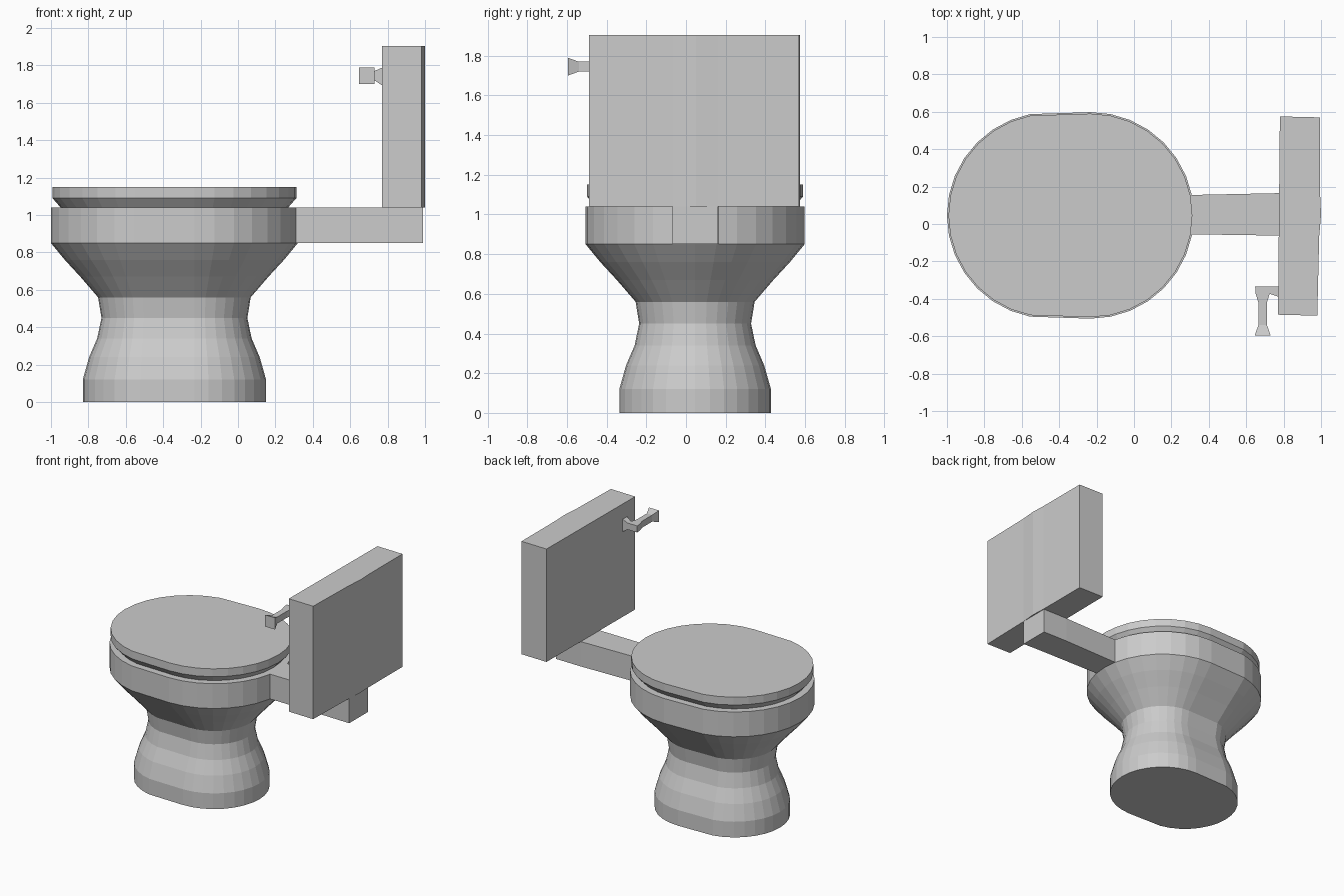
import bpy, bmesh
from math import sin, cos, radians

if "Cube" in bpy.data.objects:
    bpy.data.objects.remove(bpy.data.objects["Cube"])


def loft(name, rings):
    """Skin a stack of equal-length rings and cap both ends."""
    bm = bmesh.new()
    loops = [[bm.verts.new(p) for p in ring] for ring in rings]
    n = len(loops[0])
    for a, b in zip(loops, loops[1:]):
        for i in range(n):
            j = (i + 1) % n
            bm.faces.new((a[i], a[j], b[j], b[i]))
    bm.faces.new(loops[0][::-1])
    bm.faces.new(loops[-1])
    bmesh.ops.recalc_face_normals(bm, faces=bm.faces)
    mesh = bpy.data.meshes.new(name)
    bm.to_mesh(mesh)
    bm.free()
    obj = bpy.data.objects.new(name, mesh)
    bpy.context.collection.objects.link(obj)
    return obj


def oval(r, z):
    """Two half circles; the left one skips its end points, giving the slight skew."""
    right = [(-0.232 + r * cos(radians(a * 11.25)), 0.046 + r * sin(radians(a * 11.25)), z)
             for a in range(-8, 9)]
    left = [(-0.448 + r * cos(radians(a * 11.25)), 0.046 + r * sin(radians(a * 11.25)), z)
            for a in range(9, 24)]
    return right + left


def rect_x(x, y0, y1, z0, z1):
    return [(x, y0, z0), (x, y1, z0), (x, y1, z1), (x, y0, z1)]


def rect_y(y, x0, x1, z0, z1):
    return [(x0, y, z0), (x1, y, z0), (x1, y, z1), (x0, y, z1)]


# bowl with pedestal
bowl = [(0.382, 0), (0.382, 0.12), (0.348, 0.24), (0.305, 0.34), (0.282, 0.45),
        (0.300, 0.56), (0.395, 0.67), (0.478, 0.76), (0.552, 0.85), (0.552, 1.04)]
loft("bowl", [oval(r, z) for r, z in bowl])

# lid with undercut edge
loft("lid", [oval(r, z) for r, z in [(0.500, 1.04), (0.544, 1.09), (0.544, 1.15)]])

# arm joining bowl and tank
loft("tank_arm", [rect_x(0.30, -0.055, 0.155, 0.85, 1.04),
                  rect_x(0.78, -0.062, 0.165, 0.85, 1.04),
                  rect_x(0.99, -0.068, 0.162, 0.85, 1.04)])

# tank, with a slightly bowed back
plan = [(0.77, -0.485), (0.98, -0.49), (0.99, -0.068), (1.0, 0.05),
        (0.995, 0.162), (0.995, 0.57), (0.78, 0.575)]
loft("tank", [[(x, y, z) for x, y in plan] for z in (1.04, 1.905)])

# flush handle: stem out of the tank, lever with flared ends
loft("handle_stem", [rect_x(0.775, -0.39, -0.335, 1.69, 1.79),
                     rect_x(0.73, -0.375, -0.335, 1.72, 1.77),
                     rect_x(0.66, -0.375, -0.335, 1.72, 1.77)])
lever = [(-0.335, 0.040, 0.025), (-0.37, 0.038, 0.025), (-0.42, 0.023, 0.025),
         (-0.54, 0.023, 0.025), (-0.595, 0.042, 0.045)]
loft("handle_lever", [rect_y(y, 0.688 - w, 0.688 + w, 1.745 - h, 1.745 + h)
                      for y, w, h in lever])
